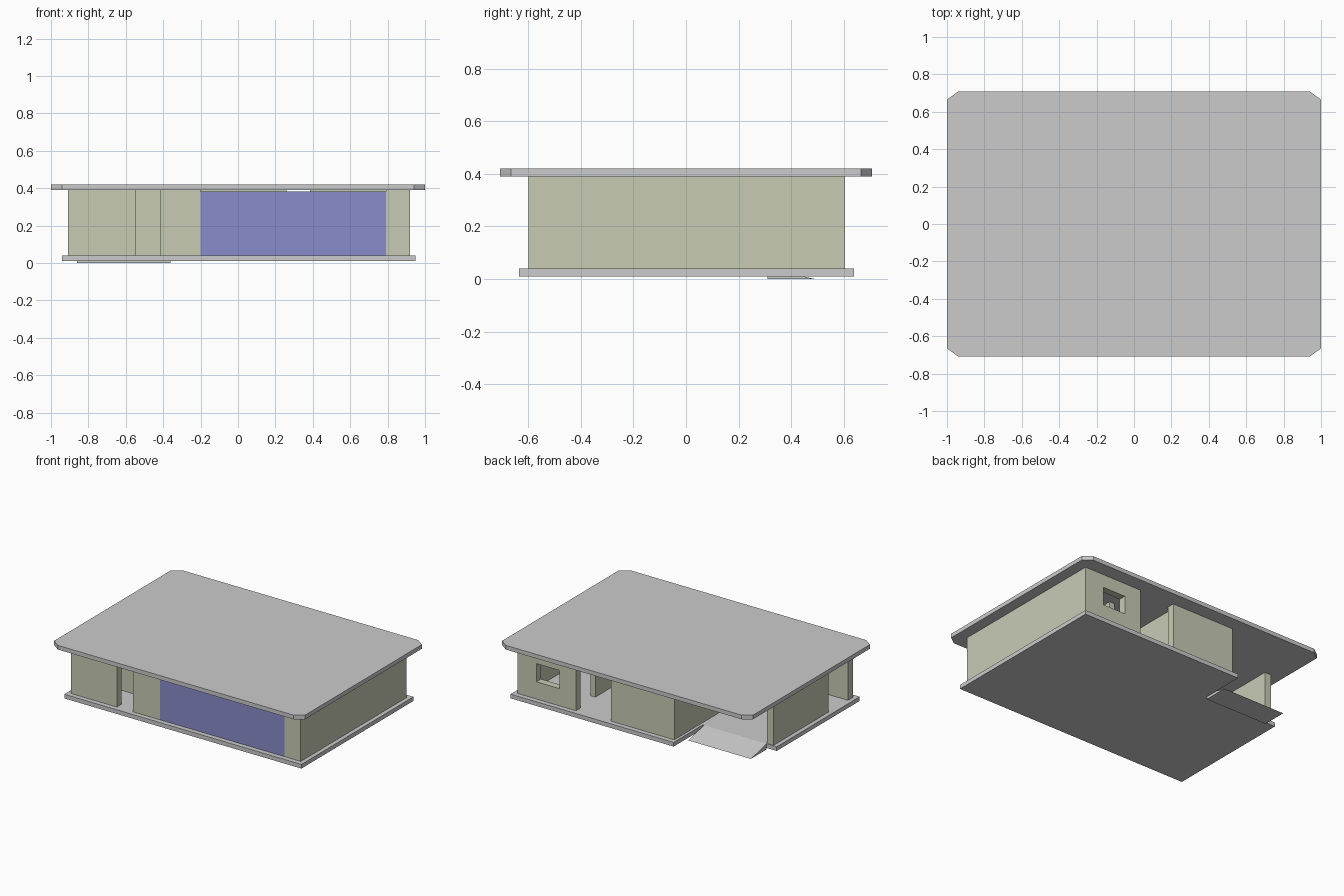
import bpy
import bmesh
from mathutils import Vector

cube = bpy.data.objects.get("Cube")
if cube:
    bpy.data.objects.remove(cube, do_unlink=True)


def material(name, rgb):
    mat = bpy.data.materials.new(name)
    mat.use_nodes = True
    colour = (*rgb, 1)
    mat.diffuse_color = colour
    mat.node_tree.nodes["Principled BSDF"].inputs["Base Color"].default_value = colour
    return mat


concrete = material("grey concrete", (0.6, 0.6, 0.6))
plaster = material("cream plaster", (0.58, 0.6, 0.46))
glazing = material("blue glass", (0.25, 0.265, 0.6))


def prism(name, outline, sweep, mat):
    """Extrude a closed 3D outline along a vector."""
    bm = bmesh.new()
    face = bm.faces.new([bm.verts.new(p) for p in outline])
    grown = bmesh.ops.extrude_face_region(bm, geom=[face])["geom"]
    moved = [g for g in grown if isinstance(g, bmesh.types.BMVert)]
    bmesh.ops.translate(bm, vec=Vector(sweep), verts=moved)
    bmesh.ops.recalc_face_normals(bm, faces=bm.faces)
    mesh = bpy.data.meshes.new(name)
    bm.to_mesh(mesh)
    bm.free()
    mesh.materials.append(mat)
    obj = bpy.data.objects.new(name, mesh)
    bpy.context.collection.objects.link(obj)
    return obj


FLOOR, CEILING = 0.04, 0.39


def wall(name, x0, x1, y0, y1, z0=FLOOR, z1=CEILING, mat=plaster):
    corners = [(x0, y0, z0), (x1, y0, z0), (x1, y1, z0), (x0, y1, z0)]
    return prism(name, corners, (0, 0, z1 - z0), mat)


# Floor slab with the entrance corner left out
slab = [(-0.94, -0.635), (0.95, -0.635), (0.95, 0.64),
        (-0.35, 0.64), (-0.35, 0.31), (-0.94, 0.31)]
prism("floor_slab", [(x, y, 0.01) for x, y in slab], (0, 0, 0.03), concrete)

# Entrance ramp
prism("entrance_ramp", [(-0.86, 0.31, 0), (-0.86, 0.49, 0), (-0.86, 0.31, FLOOR)],
      (0.5, 0, 0), concrete)

# Flat roof with clipped corners
roof = []
for sx, sy in ((1, 1), (-1, 1), (-1, -1), (1, -1)):
    clip = [(sx, sy * 0.665), (sx * 0.94, sy * 0.708)]
    roof += clip if sx == sy else clip[::-1]
prism("roof", [(x, y, CEILING) for x, y in roof], (0, 0, 0.03), concrete)

# Front walls and the large window
wall("front_wall_left", -0.91, -0.545, -0.6, -0.545)
wall("front_wall_middle", -0.415, -0.2, -0.6, -0.545)
wall("front_wall_right", 0.79, 0.87, -0.6, -0.545)
wall("front_window", -0.2, 0.79, -0.6, -0.592, FLOOR, 0.383, glazing)

# Side walls
wall("right_side_wall", 0.87, 0.92, -0.6, 0.605)
wall("left_side_wall", -0.91, -0.86, -0.32, 0.305)

# Back walls, one with a small window opening
back = wall("back_wall_window", 0.453, 0.87, 0.553, 0.605)
cutter = wall("window_cutter", 0.586, 0.768, 0.5, 0.65, 0.164, 0.295)
cutter.hide_render = True
cut = back.modifiers.new("opening", "BOOLEAN")
cut.object = cutter
cut.solver = "EXACT"
bpy.context.view_layer.objects.active = back
bpy.ops.object.modifier_apply(modifier=cut.name)
bpy.data.objects.remove(cutter, do_unlink=True)
wall("back_wall_middle", -0.33, 0.173, 0.553, 0.605)

# Interior partitions
wall("entrance_side_wall", -0.33, -0.28, -0.37, 0.553)
wall("vestibule_wall", -0.86, -0.33, -0.37, -0.32)
wall("passage_wall_left", 0.085, 0.135, -0.05, 0.553)
wall("passage_wall_right", 0.47, 0.51, -0.05, 0.36)
wall("cross_wall_left", -0.28, 0.26, -0.1, -0.05)
wall("cross_wall_right", 0.385, 0.87, -0.1, -0.05)
